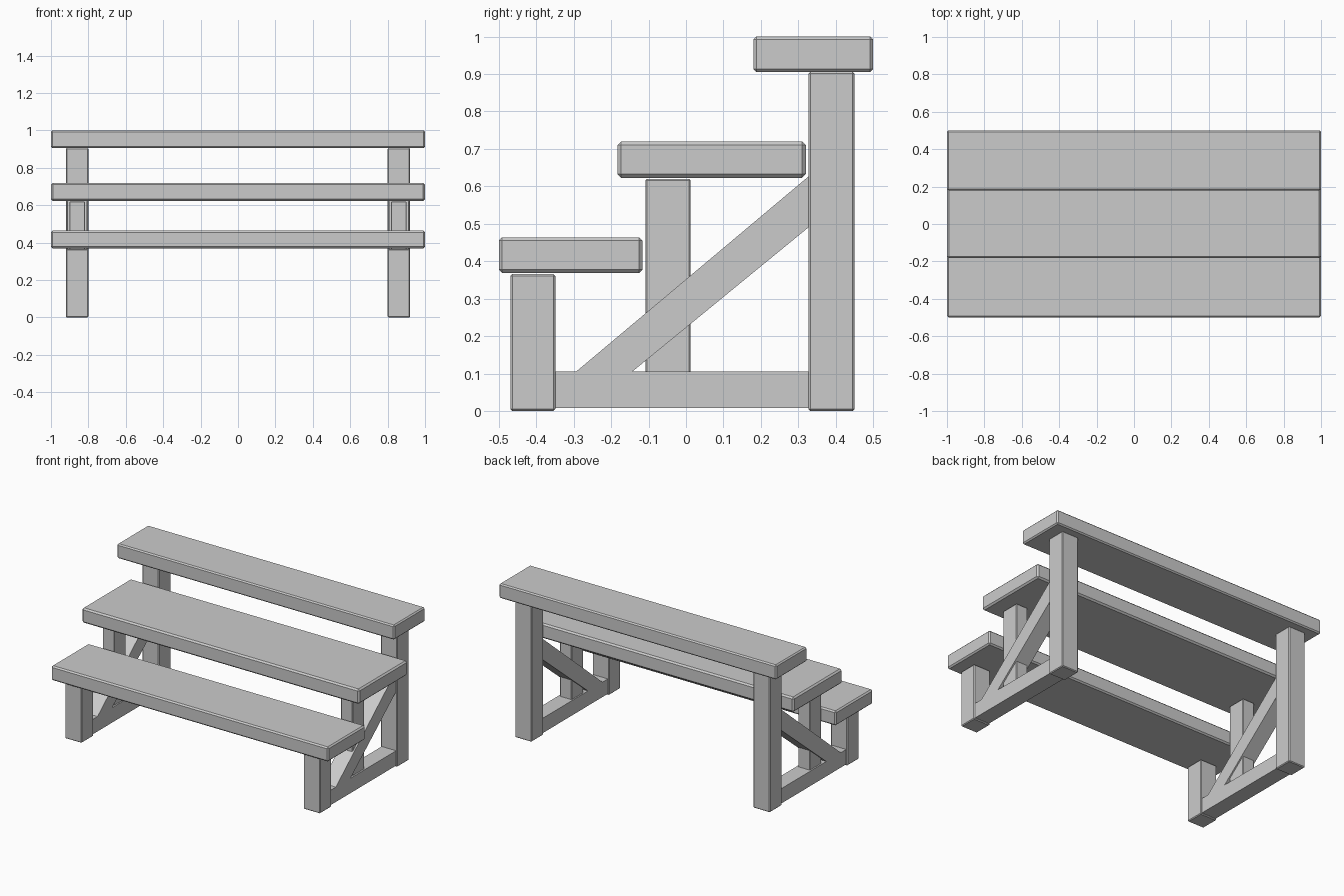
import bpy, bmesh

if "Cube" in bpy.data.objects:
    bpy.data.objects.remove(bpy.data.objects["Cube"])


def finish(name, bm, bevel):
    if bevel:
        bmesh.ops.bevel(bm, geom=bm.edges[:], offset=bevel, segments=1,
                        affect='EDGES', profile=0.5)
    bmesh.ops.recalc_face_normals(bm, faces=bm.faces[:])
    mesh = bpy.data.meshes.new(name)
    bm.to_mesh(mesh)
    bm.free()
    obj = bpy.data.objects.new(name, mesh)
    bpy.context.collection.objects.link(obj)
    return obj


def beam(name, x0, x1, profile, bevel=0.0):
    """Extrude a (y, z) side profile from x0 to x1."""
    bm = bmesh.new()
    face = bm.faces.new([bm.verts.new((x0, y, z)) for y, z in profile])
    ext = bmesh.ops.extrude_face_region(bm, geom=[face])
    verts = [g for g in ext["geom"] if isinstance(g, bmesh.types.BMVert)]
    bmesh.ops.translate(bm, verts=verts, vec=(x1 - x0, 0, 0))
    return finish(name, bm, bevel)


def rect(y0, y1, z0, z1):
    return [(y0, z0), (y1, z0), (y1, z1), (y0, z1)]


# Three stepped planks
beam("lower_plank", -1, 1, rect(-0.5, -0.116, 0.369, 0.464), 0.009)
beam("middle_plank", -1, 1, rect(-0.183, 0.32, 0.623, 0.72), 0.010)
beam("upper_plank", -1, 1, rect(0.18, 0.5, 0.905, 1.0), 0.008)

# Mirrored end frames
for side, s in (("left", -1), ("right", 1)):
    # Posts
    beam(side + "_front_leg", s * 0.80, s * 0.92, rect(-0.469, -0.349, 0, 0.366), 0.005)
    beam(side + "_middle_post", s * 0.817, s * 0.902, rect(-0.108, 0.012, 0.1, 0.62), 0.004)
    beam(side + "_back_leg", s * 0.80, s * 0.92, rect(0.327, 0.45, 0, 0.906), 0.005)
    # Floor rail between front and back legs
    beam(side + "_floor_rail", s * 0.808, s * 0.912, rect(-0.352, 0.33, 0.008, 0.105))
    # Diagonal brace
    beam(side + "_brace", s * 0.808, s * 0.912,
         [(-0.295, 0.104), (-0.145, 0.104), (0.329, 0.492), (0.329, 0.628)])
